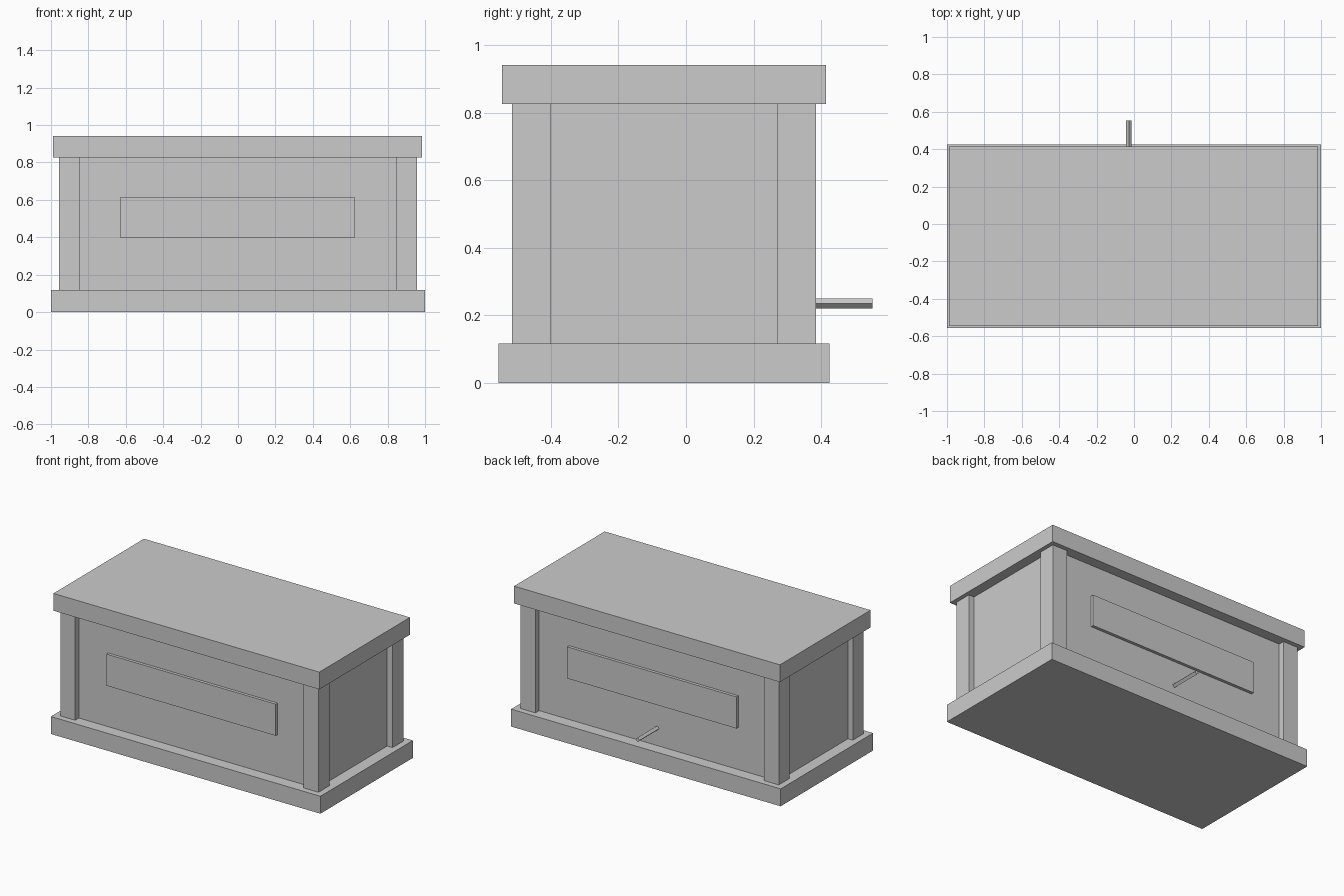
import bpy
import math

if "Cube" in bpy.data.objects:
    bpy.data.objects.remove(bpy.data.objects["Cube"])

CY = -0.065  # depth centre of the chest body


def box(name, x0, x1, y0, y1, z0, z1):
    bpy.ops.mesh.primitive_cube_add(
        size=1, location=((x0 + x1) / 2, (y0 + y1) / 2, (z0 + z1) / 2))
    ob = bpy.context.object
    ob.name = name
    ob.scale = (x1 - x0, y1 - y0, z1 - z0)
    bpy.ops.object.transform_apply(location=False, rotation=False, scale=True)
    return ob


# base slab and lid
box("base", -1.0, 1.0, -0.555, 0.425, 0.0, 0.117)
box("lid", -0.988, 0.985, -0.545, 0.415, 0.826, 0.942)

# recessed body between the posts
box("body", -0.922, 0.918, -0.475, 0.345, 0.11, 0.83)

# four corner posts
for sx, side in ((-1, "left"), (1, "right")):
    for sy, end in ((-1, "front"), (1, "back")):
        xs = sorted((sx * 0.848, sx * 0.958))
        ys = sorted((CY + sy * 0.335, CY + sy * 0.45))
        box(f"{end}_{side}_post", *xs, *ys, 0.115, 0.828)

# raised plaques on front and back
for sy, end in ((-1, "front"), (1, "back")):
    ys = sorted((CY + sy * 0.40, CY + sy * 0.43))
    box(f"{end}_plaque", -0.63, 0.626, *ys, 0.40, 0.612)

# diamond-section peg sticking out of the back
y0, y1 = 0.34, 0.553
bpy.ops.mesh.primitive_cylinder_add(
    vertices=4, radius=0.015, depth=y1 - y0,
    location=(-0.028, (y0 + y1) / 2, 0.235), rotation=(math.pi / 2, 0, 0))
bpy.context.object.name = "back_peg"
